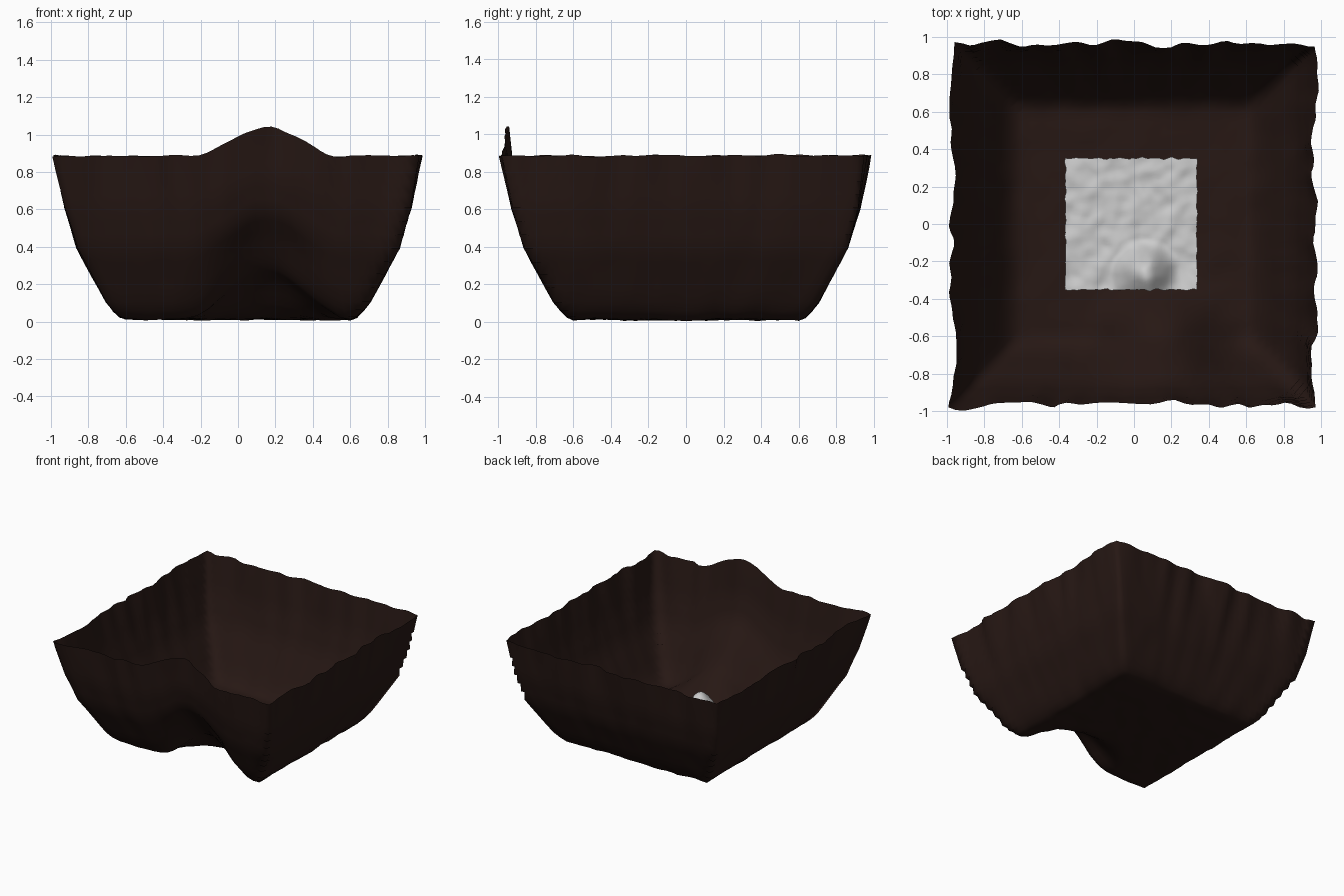
import bpy, bmesh, math
from mathutils import Vector, noise

if "Cube" in bpy.data.objects:
    bpy.data.objects.remove(bpy.data.objects["Cube"])

# wall section: (ring position 0..1, half width, height)
PROFILE = [(0, 0, 0.013), (0.44, 0.60, 0.013), (0.48, 0.635, 0.026), (0.52, 0.67, 0.06),
           (0.56, 0.705, 0.105), (0.72, 0.86, 0.395), (0.84, 0.92, 0.605), (1, 0.967, 0.885)]


def section(t):
    for (a, h0, z0), (b, h1, z1) in zip(PROFILE, PROFILE[1:]):
        if t <= b + 1e-6:
            k = (t - a) / (b - a)
            return h0 + (h1 - h0) * k, z0 + (z1 - z0) * k
    return PROFILE[-1][1:]


def hump(dx, dy):
    """Smooth hill of height 1 and radius 1."""
    return 0.5 + 0.5 * math.cos(math.pi * min(math.hypot(dx, dy), 1))


def swell(x, y):
    """Bulge pushed up under the front side."""
    dy = y + 0.62
    return 0.26 * hump((x - 0.15) / 0.46, dy / (0.4 if dy > 0 else 0.76))


def sheet(name, segments, shape):
    bm = bmesh.new()
    bmesh.ops.create_grid(bm, x_segments=segments, y_segments=segments, size=1)
    for v in bm.verts:
        v.co = shape(v.co.x, v.co.y)
    mesh = bpy.data.meshes.new(name)
    bm.to_mesh(mesh)
    bm.free()
    mesh.polygons.foreach_set("use_smooth", [True] * len(mesh.polygons))
    obj = bpy.data.objects.new(name, mesh)
    bpy.context.collection.objects.link(obj)
    return obj


def bowl_shape(u, v):
    t = max(abs(u), abs(v))
    if t < 1e-6:
        return Vector((0, 0, 0.013))
    h, z = section(t)
    a, b = u / t, v / t
    # uneven walls, rougher towards the rim
    p = Vector((a * 8, b * 8, t * 2.5))
    amp = 0.035 * t ** 3
    x = a * h + amp * noise.noise(p)
    y = b * h + amp * noise.noise(p + Vector((31, 7, 3)))
    z += 0.012 * noise.noise(Vector((x * 9, y * 9, 4)))
    # shallow dent low in the front wall
    if y < 0:
        y += 0.035 * hump((x - 0.15) / 0.4, (y + 0.68) / 0.2)
    return Vector((x, y, z + swell(x, y)))


def patch_shape(u, v):
    n = noise.noise(Vector((u * 9, v * 9, 2)))
    m = noise.noise(Vector((u * 9, v * 9, 20)))
    x, y = u * 0.352 - 0.015 + 0.012 * n, v * 0.352 + 0.012 * m
    floor = 0.012 * noise.noise(Vector((x * 9, y * 9, 4)))
    bumps = 0.008 * noise.noise(Vector((x * 16, y * 16, 9)))
    lump = 0.2 * hump((x - 0.06) / 0.19, (y + 0.26) / 0.19)
    return Vector((x, y, 0.03 + floor + bumps + lump + swell(x, y)))


# square bowl with ragged rim
bowl = sheet("bowl", 50, bowl_shape)
brown = bpy.data.materials.new("dark_brown")
brown.diffuse_color = (0.02, 0.009, 0.007, 1)
brown.use_nodes = True
brown.node_tree.nodes["Principled BSDF"].inputs["Base Color"].default_value = brown.diffuse_color
bowl.data.materials.append(brown)

# grey square with a lump, lying on the floor of the bowl
sheet("floor_patch", 48, patch_shape)
